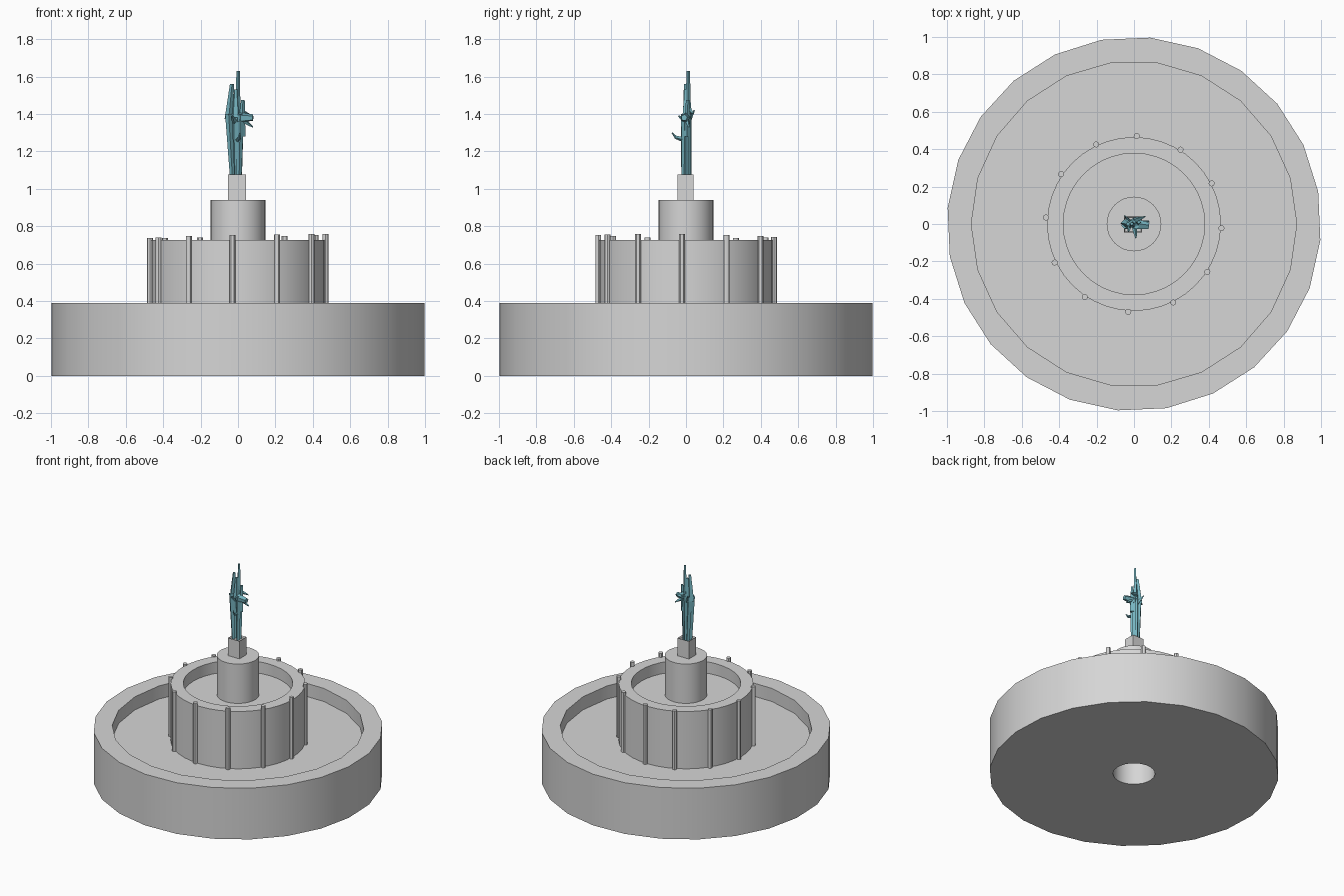
import bpy, bmesh, math
from math import cos, sin, radians
from mathutils import Vector, Matrix

cube = bpy.data.objects.get("Cube")
if cube:
    bpy.data.objects.remove(cube, do_unlink=True)


def material(name, rgb):
    m = bpy.data.materials.new(name)
    m.use_nodes = True
    m.diffuse_color = (*rgb, 1)
    m.node_tree.nodes["Principled BSDF"].inputs["Base Color"].default_value = (*rgb, 1)
    return m


stone = material("grey stone", (0.67, 0.67, 0.67))
patina = material("teal patina", (0.18, 0.46, 0.53))


def finish(name, bm, mat, smooth=True):
    me = bpy.data.meshes.new(name)
    bm.to_mesh(me)
    bm.free()
    me.materials.append(mat)
    ob = bpy.data.objects.new(name, me)
    bpy.context.collection.objects.link(ob)
    if smooth:
        bpy.ops.object.select_all(action="DESELECT")
        ob.select_set(True)
        bpy.context.view_layer.objects.active = ob
        bpy.ops.object.shade_smooth_by_angle(angle=radians(30))


def ring(bm, r, z, n, start=0):
    """Circle of vertices."""
    return [bm.verts.new((r * cos(radians(start) + math.tau * i / n),
                          r * sin(radians(start) + math.tau * i / n), z))
            for i in range(n)]


def wall(bm, a, b):
    """Quads between two circles with the same number of sides."""
    for i in range(len(a)):
        bm.faces.new((a[i - 1], a[i], b[i], b[i - 1]))


def rim(bm, a, b):
    """Strip between an outer and an inner circle, matched by angle."""
    n, m = len(a), len(b)
    i = j = 0
    while i < n or j < m:
        if j == m or (i < n and (i + 1) / n <= (j + 1) / m):
            bm.faces.new((a[i % n], a[(i + 1) % n], b[j % m]))
            i += 1
        else:
            bm.faces.new((a[i % n], b[(j + 1) % m], b[j % m]))
            j += 1


def rod(bm, a, b, r1, r2, sides=5):
    """Tapered rod from a to b."""
    a, b = Vector(a), Vector(b)
    d = b - a
    m = (Matrix.Translation((a + b) / 2)
         @ Vector((0, 0, 1)).rotation_difference(d).to_matrix().to_4x4())
    bmesh.ops.create_cone(bm, cap_ends=True, segments=sides, radius1=r1,
                          radius2=r2, depth=d.length, matrix=m)


# Wide lower basin with an open hole underneath
bm = bmesh.new()
hole = ring(bm, 0.145, 0, 24, -5)
foot = ring(bm, 1, 0, 24, -5)
edge = ring(bm, 1, 0.39, 24, -5)
lip = ring(bm, 0.87, 0.39, 22)
floor = ring(bm, 0.87, 0.29, 22)
centre = ring(bm, 0.145, 0.29, 22)
wall(bm, hole, foot)
wall(bm, foot, edge)
rim(bm, edge, lip)
wall(bm, lip, floor)
wall(bm, floor, centre)
bmesh.ops.recalc_face_normals(bm, faces=bm.faces)
finish("lower_basin", bm, stone)

# Upper basin
bm = bmesh.new()
profile = [(0.465, 0.29), (0.465, 0.727), (0.378, 0.727), (0.378, 0.64), (0.145, 0.64)]
rings = [ring(bm, r, z, 40) for r, z in profile]
for a, b in zip(rings, rings[1:]):
    wall(bm, a, b)
finish("upper_basin", bm, stone)

# Hollow centre column with a closed top
bm = bmesh.new()
base, cap = ring(bm, 0.146, 0, 32), ring(bm, 0.146, 0.94, 32)
wall(bm, base, cap)
bm.faces.new(cap)
finish("centre_column", bm, stone)

# Ring of thin posts around the upper basin
bm = bmesh.new()
for k in range(12):
    a = radians(88 - 30.25 * k)
    x, y = 0.47 * cos(a) - 0.002, 0.47 * sin(a)
    rod(bm, (x, y, 0.29), (x, y, 0.747 + 0.011 * cos(a + 0.5)), 0.016, 0.016, 12)
finish("posts", bm, stone)

# Square pedestal with a slightly sunken top
bm = bmesh.new()
bmesh.ops.create_cube(bm, size=1, matrix=Matrix.Translation((-0.005, -0.002, 1.007))
                      @ Matrix.Diagonal((0.096, 0.086, 0.136, 1)))
top = [f for f in bm.faces if f.normal.z > 0.5]
bmesh.ops.inset_region(bm, faces=top, thickness=0.008)
bmesh.ops.translate(bm, verts=top[0].verts, vec=(0, 0, -0.012))
finish("pedestal", bm, stone, smooth=False)

# Figure: flaring legs and robe folds
bm = bmesh.new()
for x, y, dx in ((-0.03, -0.012, -0.02), (-0.026, 0.014, -0.014), (-0.008, 0.016, 0),
                 (0.006, -0.01, 0.006), (0.008, 0.012, 0.004)):
    rod(bm, (x, y, 1.06), (x + dx, y * 0.7, 1.4), 0.013, 0.019, 4)
finish("figure_legs", bm, patina, smooth=False)

# Figure: angular torso, raised blades and side arms
bm = bmesh.new()
rod(bm, (-0.05, 0.005, 1.37), (-0.032, 0.0, 1.56), 0.022, 0.011, 4)
rod(bm, (-0.012, 0, 1.38), (-0.012, 0.0, 1.53), 0.024, 0.009, 5)
rod(bm, (-0.002, 0.012, 1.36), (0.001, 0.012, 1.63), 0.016, 0.009, 4)
rod(bm, (0.02, 0.005, 1.28), (0.026, 0.01, 1.475), 0.02, 0.01, 4)
rod(bm, (0.0, 0.0, 1.38), (0.08, -0.01, 1.38), 0.03, 0.018, 5)
rod(bm, (0.01, 0.0, 1.38), (0.08, 0.015, 1.33), 0.02, 0.004, 4)
rod(bm, (0.0, 0.02, 1.42), (0.06, 0.04, 1.4), 0.016, 0.003, 4)
rod(bm, (-0.02, 0.01, 1.36), (-0.05, 0.045, 1.42), 0.016, 0.003, 4)
rod(bm, (0.0, -0.005, 1.26), (0.008, -0.055, 1.275), 0.014, 0.009, 4)
rod(bm, (0.008, -0.05, 1.27), (0.01, -0.075, 1.3), 0.009, 0.003, 4)
rod(bm, (-0.02, 0, 1.36), (-0.03, -0.04, 1.39), 0.016, 0.004, 4)
finish("figure_torso_and_arms", bm, patina, smooth=False)
